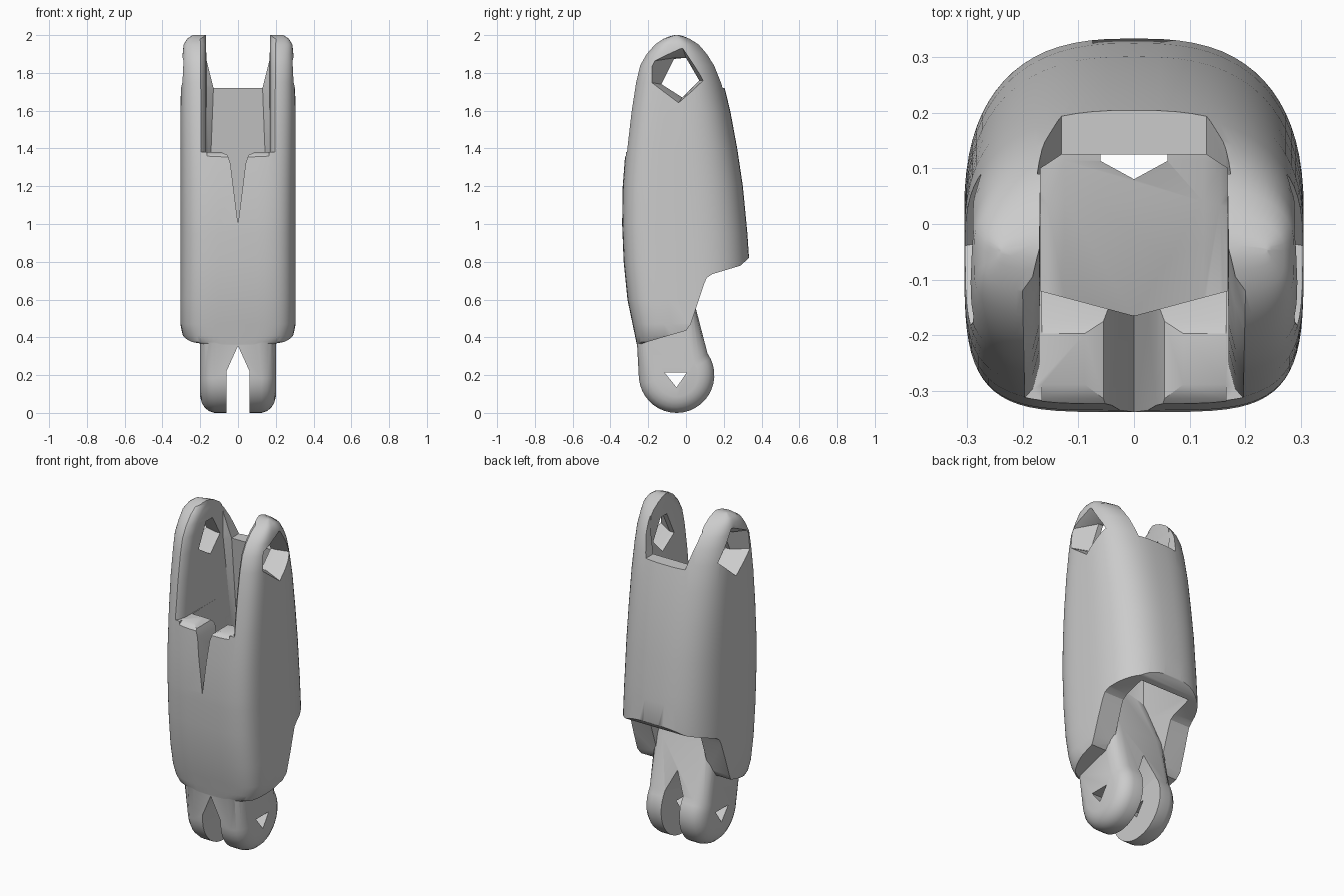
import bpy, bmesh, math

cube = bpy.data.objects.get("Cube")
if cube:
    bpy.data.objects.remove(cube, do_unlink=True)


def loft(name, rings):
    """Closed solid skinned through rings of equal point count."""
    bm = bmesh.new()
    loops = [[bm.verts.new(p) for p in ring] for ring in rings]
    n = len(loops[0])
    for a, b in zip(loops, loops[1:]):
        for i in range(n):
            j = (i + 1) % n
            bm.faces.new((a[i], a[j], b[j], b[i]))
    bm.faces.new(loops[0])
    bm.faces.new(loops[-1])
    bmesh.ops.recalc_face_normals(bm, faces=bm.faces)
    mesh = bpy.data.meshes.new(name)
    bm.to_mesh(mesh)
    bm.free()
    obj = bpy.data.objects.new(name, mesh)
    bpy.context.collection.objects.link(obj)
    return obj


def prism_x(name, outline, x0, x1):
    return loft(name, [[(x, y, z) for y, z in outline] for x in (x0, x1)])


def combine(target, tool, operation="DIFFERENCE"):
    tool.hide_render = True
    mod = target.modifiers.new(operation.title(), "BOOLEAN")
    mod.object = tool
    mod.operation = operation
    mod.solver = "EXACT"
    bpy.context.view_layer.objects.active = target
    bpy.ops.object.modifier_apply(modifier=mod.name)
    bpy.data.objects.remove(tool, do_unlink=True)


def interp(table, z):
    if z <= table[0][0]:
        return table[0][1]
    for (a, u), (b, v) in zip(table, table[1:]):
        if z <= b:
            return u + (v - u) * (z - a) / (b - a)
    return table[-1][1]


# Silhouettes of the shell, as (height, value)
FRONT = [(.36, -.26), (.6, -.31), (.8, -.33), (1, -.338), (1.2, -.335), (1.4, -.32),
         (1.6, -.296), (1.75, -.272), (1.84, -.25), (1.9, -.215), (1.95, -.17),
         (1.98, -.125), (1.995, -.085), (2, -.06)]
BACK = [(.36, .335), (.8, .335), (.95, .325), (1.2, .301), (1.4, .271), (1.6, .234),
        (1.75, .197), (1.84, .165), (1.9, .128), (1.95, .08), (1.98, .03),
        (1.995, -.01), (2, -.035)]
WIDTH = [(.36, .22), (.375, .27), (.41, .293), (.47, .305), (1.6, .305),
         (1.84, .3), (1.95, .288), (1.98, .27), (2, .24)]


def shell_ring(z, n=72):
    f, b, w = (interp(t, z) for t in (FRONT, BACK, WIDTH))
    mid, half = (f + b) / 2, (b - f) / 2
    ring = []
    for i in range(n):
        a = 2 * math.pi * i / n
        c, s = math.cos(a), math.sin(a)
        power = 2 / (2.6 if s > 0 else 4.5)
        ring.append((w * math.copysign(abs(c) ** power, c),
                     mid + half * math.copysign(abs(s) ** power, s), z))
    return ring


levels = sorted({z for z, _ in FRONT + BACK + WIDTH})
body = loft("finger_link", [shell_ring(z) for z in levels])

# Stepped lower hem
hem = [(.36, .9), (.332, .82), (.29, .78), (.14, .735), (.11, .715), (.095, .68),
       (.025, .47), (0, .435), (-.14, .395), (-.25, .362), (-.5, .362),
       (-.5, .2), (.5, .2), (.5, .9)]
combine(body, prism_x("hem_cutter", hem, -.5, .5))


# Hollow interior, widening towards the open lower back
def cavity_ring(z):
    y = interp([(.2, .28), (.8, .26), (1.2, .2), (1.72, .125)], z)
    x = interp([(.2, .17), (.8, .165), (1.72, .13)], z)
    right = [(.168, -.12, z), (.168, y - .025, z), (x, y, z)]
    return [(0, -.165, z)] + right + [(-a, b, c) for a, b, c in reversed(right)]


combine(body, loft("cavity_cutter", [cavity_ring(z) for z in (.2, .8, 1.2, 1.72, 2.1)]))


# Front channel between the upper lugs, with rounded lug edges
def channel_ring(z):
    f = interp(FRONT, z)
    right = [(.23, f - .1), (.205, f), (.182, f + .025), (.17, f + .07), (.168, .1)]
    return [(x, y, z) for x, y in right] + [(-x, y, z) for x, y in reversed(right)]


combine(body, loft("channel_cutter",
                   [channel_ring(z) for z in (1.38, 1.5, 1.6, 1.75, 1.84, 1.9, 1.95, 1.98, 2.1)]))

# Softened lip of the front wall
for y0, y1 in ((-.4, -.285), (-.1, -.2)):
    lip = [(y0, 1.28), ((y0 + 3 * y1) / 4, 1.365), (y1, 1.382), (y1, 1.45), (y0, 1.45)]
    combine(body, prism_x("lip_cutter", lip, -.165, .165))

# Dip in the rear wall between the lugs
dip = [(.13, 1.72), (.165, 1.86), (.175, 1.93), (.2, 2.1)]
dip += [(-x, z) for x, z in reversed(dip)]
combine(body, loft("rear_dip_cutter", [[(x, y, z) for x, z in dip] for y in (.09, .5)]))

# Pointed notch in the front wall
notch = [(0, 1), (.04, 1.32), (.055, 1.365), (.1, 1.385), (.1, 1.45)]
notch += [(-x, z) for x, z in reversed(notch[1:])]
combine(body, loft("notch_cutter", [[(x, y, z) for x, z in notch] for y in (-.5, -.1)]))

# Flared pin holes through the upper lugs
inner = [(-.06, 1.88), (0, 1.88), (.07, 1.76), (-.02, 1.67), (-.13, 1.74)]
outer = [(-.19, 1.86), (-.02, 1.94), (.1, 1.76), (-.04, 1.64), (-.19, 1.75)]
for s in (-1, 1):
    combine(body, loft("upper_hole_cutter",
                       [[(s * x, y, z) for y, z in o]
                        for x, o in ((.1, inner), (.2, inner), (.31, outer), (.4, outer))]))


# Lower tongue with rounded lug edges
def tongue_ring(x, r):
    inset = .2 - r
    ring = []
    for i in range(23):
        a = math.radians(35 - 210 * i / 22)
        ring.append((x, -.05 + r * math.cos(a), .2 + r * math.sin(a)))
    ring += [(x, -.26 + inset / 2, .38), (x, -.28 + inset / 2, .5),
             (x, -.25, .95), (x, -.165, 1), (x, .04 - inset / 2, .6)]
    return ring


half = [(.2, .115), (.192, .145), (.178, .17), (.155, .19), (.125, .2)]
sections = [(-x, r) for x, r in half] + half[::-1]
tongue = loft("tongue", [tongue_ring(x, r) for x, r in sections])
combine(body, tongue, "UNION")

# Pointed slot that splits the tongue into two lugs
slot = [(0, .355), (.06, .22), (.06, -.3), (-.06, -.3), (-.06, .22)]
combine(body, loft("slot_cutter",
                   [[(x, y, z + .26 * (y + .26)) for x, z in slot] for y in (-.5, .3)]))

# Triangular pin hole through the lower lugs
combine(body, prism_x("lower_hole_cutter", [(-.115, .215), (.005, .215), (-.05, .135)], -.5, .5))

bpy.ops.object.select_all(action="DESELECT")
body.select_set(True)
bpy.context.view_layer.objects.active = body
bpy.ops.object.shade_smooth_by_angle(angle=math.radians(32))
